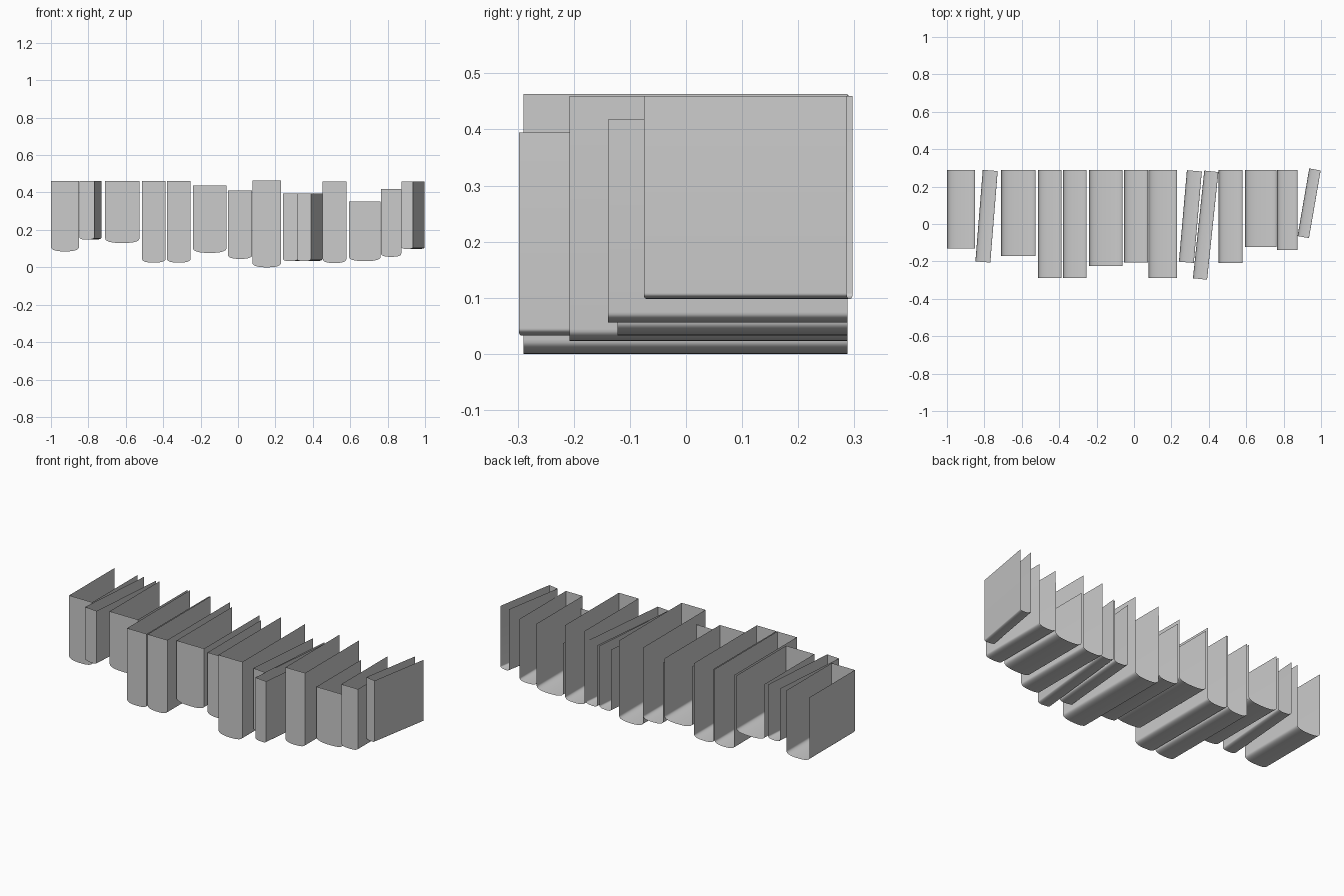
import bpy, bmesh, math
from mathutils import Matrix, Vector

if "Cube" in bpy.data.objects:
    bpy.data.objects.remove(bpy.data.objects["Cube"], do_unlink=True)

grey = bpy.data.materials.new("light grey")
grey.use_nodes = True
colour = (0.6, 0.6, 0.6, 1)
grey.diffuse_color = colour
grey.node_tree.nodes["Principled BSDF"].inputs["Base Color"].default_value = colour


def half_round(width, drop, steps=10):
    """Rounded underside from the left wall to the right wall."""
    points = []
    for i in range(2 * steps + 1):
        a = math.pi * i / (2 * steps)
        c, s = math.cos(a), math.sin(a)
        x = -math.copysign(abs(c) ** 0.8, c) * width / 2
        points.append((x, drop * (1 - s ** 0.8)))
    return points


def open_sleeve(name, left, width, front, back, low, high, turn=0):
    """Thin shell with rounded bottom and closed front; open at top and back."""
    depth = back - front
    drop = min(0.17 * width, 0.026)
    profile = [(-width / 2, high - low)] + half_round(width, drop) + [(width / 2, high - low)]
    bm = bmesh.new()
    near = [bm.verts.new((x, 0, z)) for x, z in profile]
    far = [bm.verts.new((x, depth, z)) for x, z in profile]
    bm.faces.new(near)
    for i in range(len(profile) - 1):
        bm.faces.new((near[i + 1], near[i], far[i], far[i + 1]))
    bm.transform(Matrix.Translation(Vector((left + width / 2, front, low)))
                 @ Matrix.Rotation(-math.radians(turn), 4, 'Z'))
    mesh = bpy.data.meshes.new(name)
    bm.to_mesh(mesh)
    bm.free()
    mesh.materials.append(grey)
    obj = bpy.data.objects.new(name, mesh)
    bpy.context.collection.objects.link(obj)
    bpy.ops.object.select_all(action='DESELECT')
    obj.select_set(True)
    bpy.context.view_layer.objects.active = obj
    bpy.ops.object.shade_smooth_by_angle(angle=math.radians(40))


# Straight sleeves: left edge, width, front, bottom, top
BACK = 0.288
straight = [
    (-1.0, 0.15, -0.13, 0.085, 0.461),
    (-0.71, 0.183, -0.17, 0.13, 0.461),
    (-0.513, 0.126, -0.29, 0.025, 0.461),
    (-0.38, 0.126, -0.29, 0.025, 0.461),
    (-0.24, 0.178, -0.224, 0.077, 0.437),
    (-0.053, 0.129, -0.205, 0.045, 0.41),
    (0.077, 0.154, -0.29, 0.0, 0.463),
    (0.453, 0.126, -0.208, 0.023, 0.46),
    (0.593, 0.17, -0.122, 0.033, 0.351),
    (0.765, 0.108, -0.139, 0.056, 0.418),
]
for i, (left, width, front, low, high) in enumerate(straight, 1):
    open_sleeve(f"straight_sleeve_{i}", left, width, front, BACK, low, high)

# Turned sleeves: left edge, width, front, back, bottom, top, angle
turned = [
    (-0.848, 0.08, -0.203, 0.288, 0.148, 0.461, 4.6),
    (0.24, 0.08, -0.205, 0.286, 0.033, 0.395, 5.0),
    (0.315, 0.076, -0.294, 0.285, 0.033, 0.395, 6.0),
    (0.874, 0.062, -0.07, 0.297, 0.098, 0.46, 9.8),
]
for i, (left, width, front, back, low, high, turn) in enumerate(turned, 1):
    open_sleeve(f"turned_sleeve_{i}", left, width, front, back, low, high, turn)
